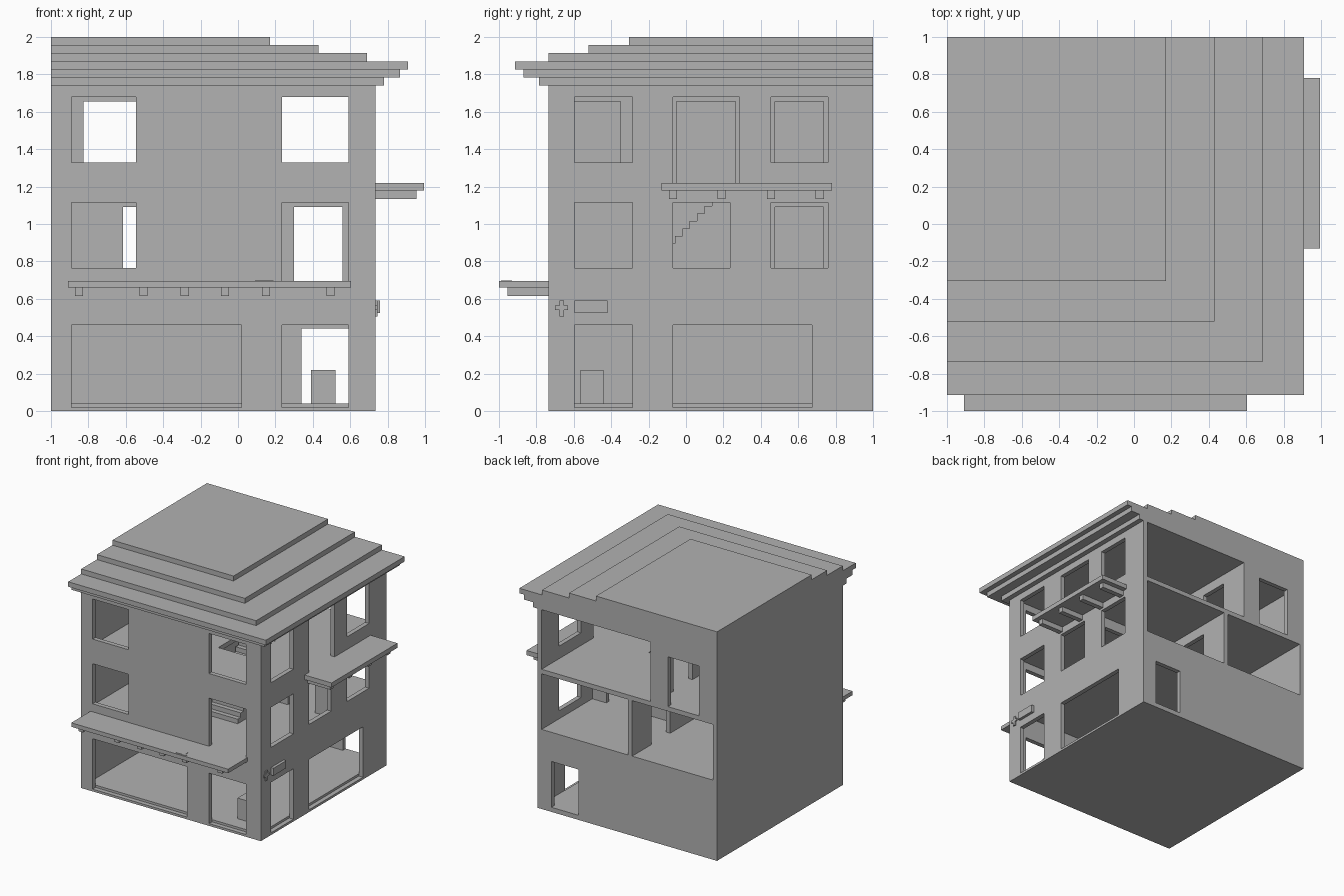
import bpy, bmesh
from mathutils import Vector

cube = bpy.data.objects.get("Cube")
if cube:
    bpy.data.objects.remove(cube, do_unlink=True)

# One plain plaster colour for the whole building
plaster = bpy.data.materials.new("plain_grey_plaster")
plaster.use_nodes = True
GREY = (0.445, 0.445, 0.445, 1)
plaster.diffuse_color = GREY
plaster.node_tree.nodes["Principled BSDF"].inputs["Base Color"].default_value = GREY


def finish(name, bm):
    bmesh.ops.recalc_face_normals(bm, faces=bm.faces)
    mesh = bpy.data.meshes.new(name)
    bm.to_mesh(mesh)
    bm.free()
    mesh.materials.append(plaster)
    obj = bpy.data.objects.new(name, mesh)
    bpy.context.collection.objects.link(obj)
    return obj


def panel(name, axis, near, far, u, v, holes=()):
    """Slab between near and far on an axis, with rectangular openings."""
    def place(a, b, d):
        return {"x": (d, a, b), "y": (a, d, b), "z": (a, b, d)}[axis]

    us = sorted({*u, *(c for h in holes for c in h[:2])})
    vs = sorted({*v, *(c for h in holes for c in h[2:])})
    bm = bmesh.new()
    for a, b in zip(us, us[1:]):
        for c, d in zip(vs, vs[1:]):
            mu, mv = (a + b) / 2, (c + d) / 2
            if any(h[0] < mu < h[1] and h[2] < mv < h[3] for h in holes):
                continue
            ring = [(a, c), (b, c), (b, d), (a, d)]
            bm.faces.new([bm.verts.new(place(p, q, near)) for p, q in ring])
    bmesh.ops.remove_doubles(bm, verts=bm.verts, dist=0.0001)
    bmesh.ops.recalc_face_normals(bm, faces=bm.faces)
    ext = bmesh.ops.extrude_face_region(bm, geom=bm.faces[:], use_keep_orig=True)
    moved = [g for g in ext["geom"] if isinstance(g, bmesh.types.BMVert)]
    bmesh.ops.translate(bm, verts=moved, vec=Vector(place(0, 0, far - near)))
    return finish(name, bm)


def box(name, x, y, z):
    return panel(name, "z", z[0], z[1], x, y)


# Main dimensions
L, R, F, B = -1, 0.735, -0.735, 1
T = 0.04
IL, IR, IF, IB = L + T, R - T, F + T, B - T
EAVES = 1.74
MID, UP = 0.695, 1.22
MID_WIN, UP_WIN = (0.765, 1.115), (1.33, 1.68)
SHOP = (0.02, 0.46)

# Outer walls
panel("front_wall", "y", F, IF, (L, R), (0, EAVES), [
    (-0.89, -0.545, *UP_WIN), (0.235, 0.59, *UP_WIN),
    (-0.89, -0.545, *MID_WIN), (0.235, 0.59, MID, 1.115),
    (-0.89, 0.02, *SHOP), (0.235, 0.59, *SHOP)])
panel("left_wall", "x", IR, R, (IF, B), (0, EAVES), [
    (-0.595, -0.285, *UP_WIN), (-0.07, 0.285, UP, 1.68), (0.455, 0.76, *UP_WIN),
    (-0.595, -0.285, *MID_WIN), (-0.07, 0.235, *MID_WIN), (0.455, 0.76, *MID_WIN),
    (-0.595, -0.285, *SHOP), (-0.07, 0.675, *SHOP)])
panel("right_wall", "x", L, IL, (IF, B), (0, EAVES))
panel("back_wall", "y", IB, B, (IL, IR), (0, EAVES), [
    (-0.355, IR, UP, EAVES), (-0.825, -0.525, UP, 1.655),
    (IL, -0.18, MID, 1.18), (-0.14, IR, MID, 1.18),
    (0.34, 0.6, 0.04, 0.44)])

# Floors, with a stairwell in the upper one
box("ground_floor", (IL, IR), (IF, IB), (0, 0.04))
box("middle_floor", (IL, IR), (IF, IB), (0.66, MID))
panel("upper_floor", "z", 1.18, UP, (IL, IR), (IF, IB), [(-0.12, 0.18, -0.1, 0.26)])

# Inside walls with doorways
panel("upper_partition", "x", -0.395, -0.355, (IF, IB), (UP, EAVES), [
    (-0.61, -0.35, UP, 1.655), (-0.05, 0.265, UP, 1.655), (0.475, 0.735, UP, 1.655)])
panel("middle_partition", "x", -0.18, -0.14, (-0.14, B), (MID, 1.18),
      [(0.475, 0.735, MID, 1.09)])
panel("middle_cross_wall_left", "y", 0.26, 0.30, (-0.14, IR), (MID, 1.18),
      [(0.30, 0.56, MID, 1.09)])
panel("middle_cross_wall_right", "y", -0.14, -0.10, (IL, -0.18), (MID, 1.18),
      [(-0.615, -0.355, MID, 1.09)])

# Staircase rising towards the back
STEPS = 13
for i in range(STEPS):
    y0 = 0.26 - (STEPS - i) * 0.04
    box(f"stair_step_{i + 1}", (-0.12, 0.18), (y0, y0 + 0.04),
        (MID, MID + (i + 1) * 0.04))

# Counter on the ground floor
box("counter_block", (0.39, 0.52), (-0.565, -0.44), (0.04, 0.22))

# Balconies on brackets
box("front_balcony", (-0.91, 0.605), (-1, F), (0.66, MID))
for x in (-0.85, -0.505, -0.285, -0.07, 0.15, 0.495):
    box("front_balcony_bracket", (x - 0.022, x + 0.022), (-0.955, F), (0.615, 0.66))
box("side_balcony", (R, 0.995), (-0.13, 0.78), (1.18, UP))
for y in (-0.07, 0.19, 0.455, 0.715):
    box("side_balcony_bracket", (R, 0.955), (y - 0.022, y + 0.022), (1.135, 1.18))

# Stepped cornice and roof, flush at the back and right
ROOF = [(0.78, -0.785), (0.865, -0.87), (0.91, -0.915),
        (0.69, -0.735), (0.43, -0.52), (0.17, -0.305)]
step = (2 - EAVES) / len(ROOF)
for i, (x, y) in enumerate(ROOF):
    box(f"roof_layer_{i + 1}", (L, x), (y, B),
        (EAVES + i * step, EAVES + (i + 1) * step))

# Sign board and cross on the side, small cross on the front balcony
box("sign_board", (R, 0.76), (-0.595, -0.42), (0.525, 0.59))
box("sign_cross_upright", (R, 0.745), (-0.677, -0.653), (0.505, 0.59))
box("sign_cross_bar", (R, 0.745), (-0.70, -0.63), (0.54, 0.563))
box("balcony_cross_upright", (0.15, 0.17), (-0.99, -0.93), (MID, 0.698))
box("balcony_cross_bar", (0.09, 0.19), (-0.985, -0.965), (MID, 0.698))
